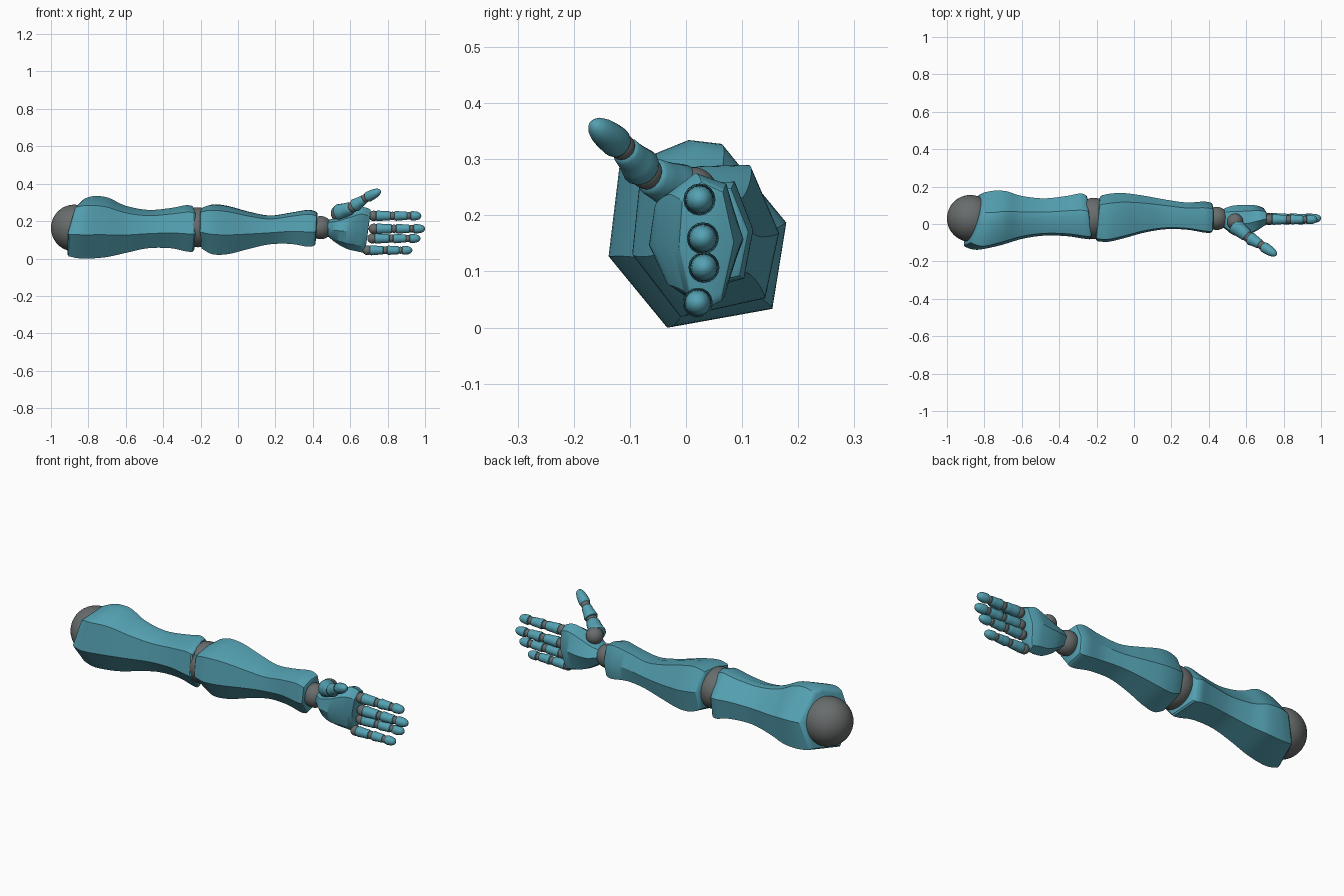
import bpy, bmesh, math
from mathutils import Vector

if "Cube" in bpy.data.objects:
    bpy.data.objects.remove(bpy.data.objects["Cube"])


def material(name, rgb):
    m = bpy.data.materials.new(name)
    m.diffuse_color = (*rgb, 1)
    m.use_nodes = True
    m.node_tree.nodes["Principled BSDF"].inputs["Base Color"].default_value = m.diffuse_color
    return m


TEAL = material("teal_shell", (0.09, 0.36, 0.45))
GREY = material("dark_joint", (0.14, 0.15, 0.15))


def finish(name, bm, mat, angle=32):
    bmesh.ops.recalc_face_normals(bm, faces=bm.faces)
    me = bpy.data.meshes.new(name)
    bm.to_mesh(me)
    bm.free()
    me.materials.append(mat)
    me.shade_smooth()
    me.set_sharp_from_angle(angle=math.radians(angle))
    ob = bpy.data.objects.new(name, me)
    bpy.context.collection.objects.link(ob)
    return ob


def skin(name, rings, mat, angle=32):
    """Bridge equal-length rings of points and cap both ends."""
    bm = bmesh.new()
    vs = [[bm.verts.new(p) for p in r] for r in rings]
    n = len(rings[0])
    for a, b in zip(vs, vs[1:]):
        for i in range(n):
            j = (i + 1) % n
            bm.faces.new((a[i], a[j], b[j], b[i]))
    bm.faces.new(vs[0][::-1])
    bm.faces.new(vs[-1])
    return finish(name, bm, mat, angle)


def ball(name, pos, r, scale=(1, 1, 1), seg=32):
    bm = bmesh.new()
    bmesh.ops.create_uvsphere(bm, u_segments=seg, v_segments=seg // 2, radius=r)
    ob = finish(name, bm, GREY, 60)
    ob.location, ob.scale = pos, scale
    return ob


def smooth_path(st, steps=5):
    """Catmull-Rom interpolation of station tuples."""
    out = []
    for i in range(len(st) - 1):
        p = [st[max(i - 1, 0)], st[i], st[i + 1], st[min(i + 2, len(st) - 1)]]
        for s in range(steps):
            t = s / steps
            out.append([0.5 * (2 * b + (c - a) * t + (2 * a - 5 * b + 4 * c - d) * t * t
                               + (3 * b - a - 3 * c + d) * t ** 3) for a, b, c, d in zip(*p)])
    out.append(list(st[-1]))
    return out


def shell(name, corners, stations, lip=0.012):
    """Faceted section (unit y,z corners) swept along x.
    Station: x, y min, y max, z min, z max, tilt by y, tilt by z."""
    rings = []
    for x, y0, y1, z0, z1, ty, tz in smooth_path(stations):
        ring = []
        for u, v in corners:
            y, z = y0 + u * (y1 - y0), z0 + v * (z1 - z0)
            ring.append(Vector((x + ty * (y - 0.03) + tz * (z - 0.165), y, z)))
        rings.append(ring)

    # rounded lip at each end
    def shrink(ring, k, dx):
        c = sum(ring, Vector()) / len(ring)
        return [c + (p - c) * k + Vector((dx, 0, 0)) for p in ring]
    first, last = rings[0], rings[-1]
    rings = ([shrink(first, 0.87, -lip), shrink(first, 0.95, -lip * 0.7)] + rings
             + [shrink(last, 0.95, lip * 0.7), shrink(last, 0.87, lip)])
    return skin(name, rings, TEAL)


# upper arm
shell("upper_arm",
      [(0, .38), (.06, .85), (.45, 1), (.63, .98), (1, .56), (.92, .1), (.33, 0)],
      [(-.85, -.122, .168, .012, .322, .30, .25),
       (-.79, -.138, .178, .000, .334, .25, .18),
       (-.70, -.115, .175, .006, .325, .12, .05),
       (-.60, -.080, .150, .030, .282, 0, 0),
       (-.48, -.062, .137, .055, .260, 0, 0),
       (-.36, -.065, .150, .055, .270, 0, 0),
       (-.28, -.078, .163, .038, .285, -.08, 0),
       (-.248, -.082, .158, .036, .282, -.12, 0)])

# forearm
shell("forearm",
      [(0, .40), (.05, .88), (.45, .99), (.80, 1), (1, .56), (.9, .12), (.32, 0)],
      [(-.182, -.092, .154, .048, .278, .10, 0),
       (-.13, -.095, .163, .022, .290, .06, 0),
       (-.05, -.075, .165, .024, .280, 0, 0),
       (.06, -.045, .150, .052, .250, 0, 0),
       (.17, -.028, .130, .076, .230, 0, 0),
       (.28, -.030, .115, .078, .245, 0, 0),
       (.37, -.045, .120, .064, .260, 0, .03),
       (.408, -.048, .115, .066, .252, 0, .06)])

# palm
shell("palm",
      [(0, .48), (.06, .84), (.40, 1), (.80, .92), (1, .52), (.78, .08), (.45, 0), (.18, .14)],
      [(.487, -.025, .085, .115, .208, 0, .05),
       (.53, -.058, .098, .082, .222, 0, .05),
       (.59, -.065, .102, .052, .250, 0, .08),
       (.65, -.040, .100, .038, .275, 0, .10),
       (.69, -.015, .088, .030, .265, 0, .14)], 0.008)

# main joints
ball("shoulder_joint", (-.875, .03, .163), .125, seg=48)
ball("elbow_joint", (-.215, .03, .167), .107, (.92, 1.03, 1), 48)
ball("wrist_joint", (.442, .03, .165), .062)
ball("thumb_base_joint", (.54, .012, .242), .044)

# barrel and rounded fingertip outlines: (fraction of length, fraction of radius)
BARREL = [(0, .70), (.04, .90), (.14, 1), (.4, .95), (.65, .93), (.88, .96), (.97, .86), (1, .68)]
TIP = [(0, .72), (.05, .92), (.15, 1), (.4, 1), (.65, .93), (.82, .77), (.93, .53), (.985, .26), (1, .08)]


def segment(name, p0, p1, r0, r1, profile, n=16):
    p0, p1 = Vector(p0), Vector(p1)
    q = (p1 - p0).to_track_quat('Z', 'Y')
    rings = []
    for t, k in profile:
        r = (r0 + (r1 - r0) * t) * k
        rings.append([p0.lerp(p1, t) + q @ Vector((r * math.cos(2 * math.pi * i / n),
                                                   r * math.sin(2 * math.pi * i / n), 0))
                      for i in range(n)])
    return skin(name, rings, TEAL, 40)


# fingers: name, knuckle x, tip x, y, z, size
for nm, x0, x1, y, z, s in [("index", .712, .98, .024, .228, 1.0),
                            ("middle", .712, 1.0, .030, .159, 1.0),
                            ("ring", .705, .975, .032, .107, .97),
                            ("little", .68, .932, .021, .044, .94)]:
    L = x1 - x0
    for i, (a, b, ra, rb) in enumerate([(.09, .39, .029, .026), (.46, .72, .027, .024),
                                        (.78, 1, .0255, .023)]):
        segment(f"{nm}_finger_segment_{i + 1}", (x0 + a * L, y, z), (x0 + b * L, y, z),
                ra * s, rb * s, TIP if i == 2 else BARREL)
    for i, (t, r) in enumerate([(.05, .028), (.425, .0225), (.75, .0205)]):
        ball(f"{nm}_finger_joint_{i + 1}", (x0 + t * L, y, z), r * s, seg=16)

# thumb: three segments with two ball joints
segment("thumb_segment_1", (.535, -.005, .243), (.608, -.066, .272), .048, .034, BARREL)
ball("thumb_joint_1", (.613, -.070, .275), .029, seg=20)
segment("thumb_segment_2", (.620, -.076, .281), (.677, -.110, .318), .037, .026, BARREL)
ball("thumb_joint_2", (.682, -.114, .322), .0235, seg=20)
segment("thumb_segment_3", (.688, -.119, .326), (.762, -.166, .363), .029, .024, TIP)
